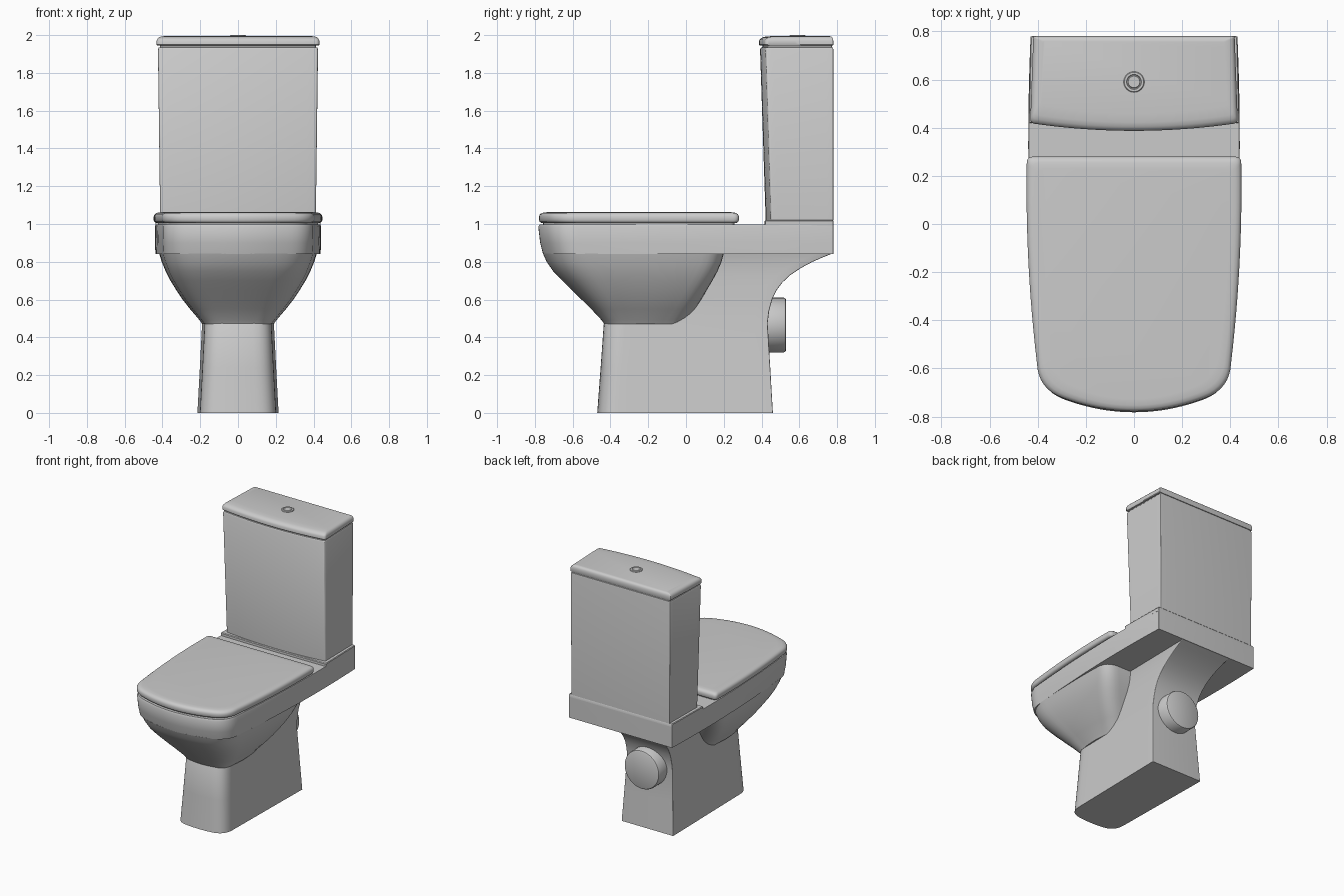
import bpy, bmesh, math
from mathutils import Vector

if "Cube" in bpy.data.objects:
    bpy.data.objects.remove(bpy.data.objects["Cube"])


def finish(bm, name, angle=35):
    bmesh.ops.recalc_face_normals(bm, faces=bm.faces)
    me = bpy.data.meshes.new(name)
    bm.to_mesh(me)
    bm.free()
    ob = bpy.data.objects.new(name, me)
    bpy.context.collection.objects.link(ob)
    bpy.ops.object.select_all(action='DESELECT')
    bpy.context.view_layer.objects.active = ob
    ob.select_set(True)
    bpy.ops.object.shade_smooth_by_angle(angle=math.radians(angle))
    return ob


def bezier(a, b, c, n):
    return [a.lerp(b, i / n).lerp(b.lerp(c, i / n), i / n) for i in range(n + 1)]


def outline(yb, yf, wb, wf, bow, r, rb=0.006, bulge=0.0):
    """Closed plan shape: straight back, tapered sides, rounded corners, bowed front."""
    back, corner = Vector((wb, yb)), Vector((wf, yf + bow))
    d = (corner - back).normalized()
    xe = wf - r
    arc = lambda x: Vector((x, yf + bow * (x / wf) ** 2))
    half = bezier(Vector((wb - rb, yb)), back, back + d * rb, 6)
    s0, s1 = back + d * rb, corner - d * r
    for i in range(1, 12):
        t = i / 12
        half.append(s0.lerp(s1, t) + Vector((bulge * 4 * t * (1 - t), 0)))
    # corner control point sits where the side meets the front arc's tangent
    slope = 2 * bow * xe / wf ** 2
    ctrl = Vector((wf, arc(xe).y + slope * r))
    half += bezier(s1, ctrl, arc(xe), 8)
    half += [arc(xe * (1 - i / 10)) for i in range(1, 11)]
    return half + [Vector((-p.x, p.y)) for p in reversed(half[:-1])]


def loft(name, sections, angle=35):
    """Each section is (z, outline arguments...)."""
    bm = bmesh.new()
    rings = [[bm.verts.new((p.x, p.y, s[0])) for p in outline(*s[1:])] for s in sections]
    n = len(rings[0])
    for a, b in zip(rings, rings[1:]):
        for i in range(n):
            j = (i + 1) % n
            bm.faces.new((a[i], a[j], b[j], b[i]))
    bm.faces.new(rings[0])
    bm.faces.new(rings[-1])
    return finish(bm, name, angle)


def lathe(name, profile, place, n=48):
    """Revolve (radius, height) points; place maps local coordinates to the model."""
    bm = bmesh.new()
    rings = [[bm.verts.new(place(r * math.cos(2 * math.pi * i / n),
                                 r * math.sin(2 * math.pi * i / n), h))
              for i in range(n)] for r, h in profile]
    for a, b in zip(rings, rings[1:]):
        for i in range(n):
            j = (i + 1) % n
            bm.faces.new((a[i], a[j], b[j], b[i]))
    bm.faces.new(rings[0])
    bm.faces.new(rings[-1])
    return finish(bm, name)


# Pedestal with the rear sweeping out under the cistern shelf: (z, back y, front y, half width)
foot = [(0, .46, -.47, .215), (.24, .446, -.452, .202), (.475, .432, -.435, .19),
        (.54, .440, -.40, .188), (.60, .456, -.38, .188), (.65, .480, -.36, .189),
        (.69, .510, -.34, .19), (.73, .553, -.32, .192), (.765, .605, -.30, .195),
        (.80, .670, -.28, .20), (.825, .728, -.26, .205), (.845, .778, -.25, .21)]
loft("pedestal", [(z, yb, yf, w, w - .015, .025, .09) for z, yb, yf, w in foot], 45)

# Bowl: (z, back y, front y, half width)
bowl = [(.470, 0.0, -.433, .186), (.49, .01, -.446, .20), (.55, .05, -.502, .252),
        (.60, .08, -.553, .292), (.65, .11, -.604, .326), (.70, .14, -.655, .357),
        (.75, .167, -.703, .383), (.80, .188, -.738, .404), (.845, .20, -.758, .418)]
loft("bowl", [(z, yb, yf, w, w * .95, .03 + (z - .47) * .18, w * .42, .11, .008)
              for z, yb, yf, w in bowl], 45)

# Rim slab running back to form the cistern shelf
loft("rim", [(.842, .78, -.757, .43, .392, .10, .11, .006, .022),
             (.90, .78, -.772, .43, .395, .10, .11, .006, .022),
             (.985, .78, -.782, .43, .397, .10, .11, .006, .022),
             (.998, .78, -.776, .428, .393, .10, .11, .006, .022)])
loft("cistern_shelf", [(.99, .78, .415, .430, .438, 0.004, .006),
                       (1.015, .78, .415, .430, .438, 0.004, .006),
                       (1.02, .777, .42, .426, .434, 0.004, .006)])


# Seat lid and the thin shadow-gap layer beneath it
def seat_section(z, k):
    return (z, .28 - k, -.778 + k, .447 - k, .398 - k, .10, .10, .03, .014)


loft("seat_gap", [seat_section(.99, .022), seat_section(1.012, .022)])
loft("seat_lid", [seat_section(z, k) for z, k in
                  [(1.006, .012), (1.011, .004), (1.02, 0), (1.040, 0), (1.050, .004),
                   (1.057, .012), (1.061, .025), (1.063, .05)]])

# Cistern tank, leaning forward slightly, with a recessed neck under its lid
loft("cistern", [(1.018, .78, .422, .408, .412, .028, .012),
                 (1.925, .78, .392, .415, .424, .030, .012),
                 (1.935, .778, .397, .411, .419, .030, .012),
                 (1.936, .772, .405, .405, .412, .030, .012),
                 (1.955, .772, .405, .405, .412, .030, .012)])


# Cistern lid with softened edges
def tank_lid_section(z, k):
    return (z, .78 - k * .3, .387 + k, .418 - k * .6, .431 - k * .6, .032, .02)


loft("cistern_lid", [tank_lid_section(z, k) for z, k in
                     [(1.944, .006), (1.949, 0), (1.970, 0), (1.980, .006),
                      (1.988, .018), (1.992, .035), (1.995, .07)]])

# Flush button: outer ring with a dished centre
lathe("flush_button", [(.043, 1.985), (.043, 1.997), (.040, 2.0), (.031, 2.0),
                       (.029, 1.997), (.026, 1.997), (.024, 2.0), (.002, 2.0)],
      lambda x, y, h: (x, .59 + y, h), 40)

# Waste outlet at the back of the pedestal
lathe("waste_outlet", [(.145, .40), (.145, .518), (.141, .526), (.133, .53)],
      lambda x, y, h: (x, h, .465 + y), 64)
